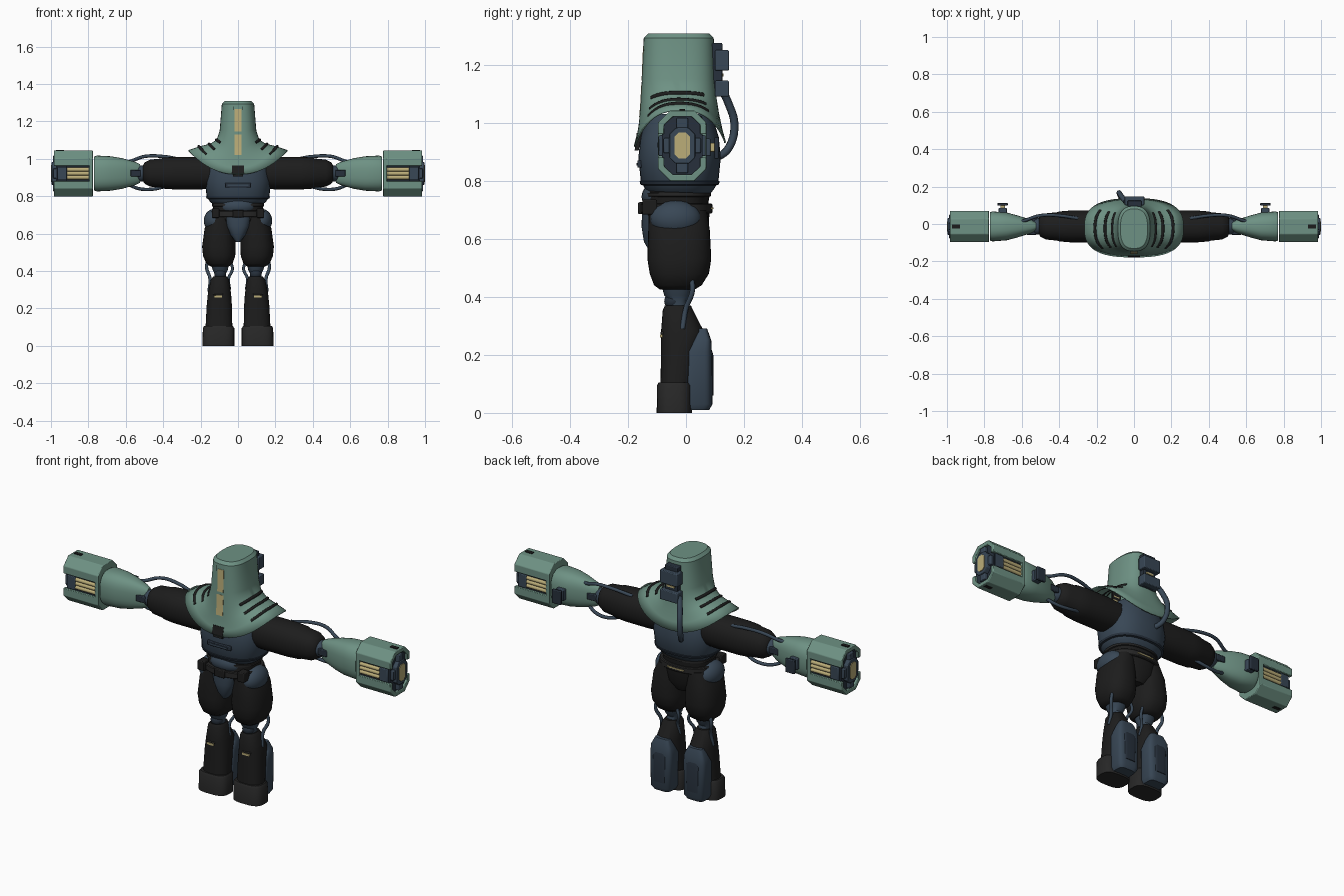
import bpy, bmesh, math
from mathutils import Vector

if "Cube" in bpy.data.objects:
    bpy.data.objects.remove(bpy.data.objects["Cube"])


def material(name, rgb):
    m = bpy.data.materials.new(name)
    m.diffuse_color = (*rgb, 1)
    m.use_nodes = True
    m.node_tree.nodes["Principled BSDF"].inputs["Base Color"].default_value = m.diffuse_color
    return m


GREEN = material("sage_green", (0.155, 0.285, 0.23))
BLUE = material("slate_blue", (0.04, 0.063, 0.092))
NAVY = material("dark_navy", (0.02, 0.03, 0.045))
BLACK = material("soft_black", (0.012, 0.012, 0.012))
GREY = material("boot_black", (0.02, 0.02, 0.02))
TAN = material("pale_tan", (0.5, 0.42, 0.19))


def finish(name, bm, mat, mirror=False, bevel=0, solid=0):
    bmesh.ops.recalc_face_normals(bm, faces=bm.faces)
    me = bpy.data.meshes.new(name)
    bm.to_mesh(me)
    bm.free()
    me.materials.append(mat)
    for p in me.polygons:
        p.use_smooth = True
    me.set_sharp_from_angle(angle=math.radians(38))
    ob = bpy.data.objects.new(name, me)
    bpy.context.collection.objects.link(ob)
    if solid:
        ob.modifiers.new("thickness", 'SOLIDIFY').thickness = solid
    if bevel:
        b = ob.modifiers.new("bevel", 'BEVEL')
        b.width, b.segments = bevel, 2
    if mirror:
        ob.modifiers.new("mirror", 'MIRROR')
    return ob


def skin(bm, rows, caps=(True, True)):
    vs = [[bm.verts.new(p) for p in r] for r in rows]
    n = len(vs[0])
    for a, b in zip(vs, vs[1:]):
        for i in range(n):
            bm.faces.new((a[i], a[(i + 1) % n], b[(i + 1) % n], b[i]))
    if caps[0]:
        bm.faces.new(vs[0])
    if caps[1]:
        bm.faces.new(vs[-1])


def oval(a, p):
    c, s = math.cos(a), math.sin(a)
    return (math.copysign(abs(c) ** (2 / p), c), math.copysign(abs(s) ** (2 / p), s))


def loft(name, rings, mat, axis='z', mirror=False, p=2.4, n=32, **kw):
    """Rings are (position on axis, centre a, centre b, radius a, radius b)."""
    bm, rows = bmesh.new(), []
    for t, ca, cb, ra, rb in rings:
        row = []
        for i in range(n):
            u, v = oval(2 * math.pi * i / n, p)
            a, b = ca + ra * u, cb + rb * v
            row.append((t, a, b) if axis == 'x' else (a, b, t))
        rows.append(row)
    skin(bm, rows)
    return finish(name, bm, mat, mirror, **kw)


def prism(name, pts, x0, x1, mat, mirror=False, bevel=0):
    """Extrude a (y, z) outline along x."""
    bm = bmesh.new()
    skin(bm, [[(x, y, z) for y, z in pts] for x in (x0, x1)])
    return finish(name, bm, mat, mirror, bevel)


def box(name, lo, hi, mat, mirror=False, bevel=0.004):
    return prism(name, [(lo[1], lo[2]), (hi[1], lo[2]), (hi[1], hi[2]), (lo[1], hi[2])],
                 lo[0], hi[0], mat, mirror, bevel)


def ball(name, c, r, mat, mirror=False):
    bm = bmesh.new()
    bmesh.ops.create_uvsphere(bm, u_segments=24, v_segments=14, radius=1)
    for v in bm.verts:
        v.co = Vector([c[i] + r[i] * v.co[i] for i in range(3)])
    return finish(name, bm, mat, mirror)


def hose(name, pts, r, mat, mirror=False):
    cu = bpy.data.curves.new(name, 'CURVE')
    cu.dimensions, cu.bevel_depth, cu.bevel_resolution = '3D', r, 2
    cu.resolution_u, cu.use_fill_caps = 6, True
    for s in ((1, -1) if mirror else (1,)):
        sp = cu.splines.new('BEZIER')
        sp.bezier_points.add(len(pts) - 1)
        for bp, q in zip(sp.bezier_points, pts):
            bp.co = (q[0] * s, q[1], q[2])
            bp.handle_left_type = bp.handle_right_type = 'AUTO'
    cu.materials.append(mat)
    bpy.context.collection.objects.link(bpy.data.objects.new(name, cu))


# Hood: side z, front z, back z, half width, front y, back y
HOOD = [(1.302, 1.302, 1.302, .07, -.128, .078), (1.29, 1.29, 1.29, .081, -.14, .09),
        (1.15, 1.15, 1.15, .092, -.146, .094), (1.10, 1.06, 1.08, .108, -.151, .1),
        (1.075, 1.0, 1.03, .145, -.156, .108), (1.06, .95, .975, .205, -.164, .12),
        (1.04, .915, .93, .264, -.173, .132)]


def hood_point(row, a):
    sz, fz, bz, hx, yf, yb = row
    u, v = oval(a, 2.7)
    end = fz if v < 0 else bz
    return Vector((hx * u, (yf + yb) / 2 + (yb - yf) / 2 * v, end + (sz - end) * abs(u) ** 2.2))


bm = bmesh.new()
skin(bm, [[hood_point(r, 2 * math.pi * i / 64) for i in range(64)] for r in HOOD], (True, False))
finish("hood", bm, GREEN, solid=-0.006)

# Shoulder slots follow the hood surface
for i, (k, f) in enumerate([(3, .1), (4, .1), (5, .0)]):
    row = [a + (b - a) * f for a, b in zip(HOOD[k], HOOD[k + 1])]
    hose(f"shoulder_slot_{i}", [hood_point(row, math.radians(d)) + Vector((.003, 0, .004))
                               for d in (-42, -25, -8, 8, 25, 36)], .008, BLACK, True)


def front_y(z):
    for a, b in zip(HOOD, HOOD[1:]):
        if a[1] >= z >= b[1]:
            return a[4] + (b[4] - a[4]) * (a[1] - z) / (a[1] - b[1])
    return HOOD[-1][4]


def visor(name, z0, z1, half, out, mat):
    zs = [z0 + (z1 - z0) * i / 6 for i in range(7)]
    pts = [(front_y(z) - out, z) for z in zs] + [(front_y(z) + .01, z) for z in reversed(zs)]
    prism(name, pts, -half, half, mat)


# Visor strip and glowing panes
visor("visor_frame", .905, 1.28, .027, .004, BLACK)
visor("visor_pane_upper", 1.145, 1.265, .018, .007, TAN)
visor("visor_pane_lower", 1.02, 1.13, .02, .007, TAN)
visor("visor_clasp", .92, .965, .032, .008, BLACK)

# Breathing unit on the back of the hood
box("back_unit", (-.035, .08, 1.09), (.04, .125, 1.275), NAVY)
for i, (z0, z1) in enumerate([(1.18, 1.25), (1.09, 1.145)]):
    box(f"back_unit_block_{i}", (-.05, .1, z0), (.055, .148, z1), BLUE)
box("back_unit_light", (-.02, .12, 1.16), (.025, .13, 1.17), TAN, bevel=0)
hose("back_hose", [(-.045, .12, 1.12), (-.065, .145, 1.07), (-.08, .167, .99),
                   (-.07, .145, .91), (-.04, .1, .875)], .014, BLUE)

# Torso
loft("chest", [(.75, 0, -.022, .125, .1), (.77, 0, -.022, .15, .118), (.8, 0, -.022, .168, .134),
               (.88, 0, -.022, .176, .142), (.95, 0, -.022, .165, .135), (1.03, 0, -.022, .1, .11)], BLUE)
loft("chest_rim", [(.782, 0, -.022, .15, .12), (.787, 0, -.022, .168, .135),
                   (.798, 0, -.022, .171, .138), (.803, 0, -.022, .15, .12)], NAVY)
box("chest_vent", (-.07, -.168, .845), (.07, -.14, .87), NAVY)
box("chest_vent_slat", (-.055, -.171, .853), (.055, -.15, .861), BLUE, bevel=0)
loft("waist", [(.68, 0, -.03, .14, .108), (.73, 0, -.03, .132, .108), (.77, 0, -.025, .14, .11)], BLACK)
loft("waist_ring", [(.742, 0, -.028, .13, .1), (.747, 0, -.028, .14, .114),
                    (.757, 0, -.028, .14, .114), (.762, 0, -.028, .13, .1)], GREY)
ball("belly_plate", (0, -.085, .745), (.1, .068, .055), BLUE)

# Belt
loft("belt", [(.688, 0, -.033, .146, .12), (.692, 0, -.033, .15, .124),
              (.718, 0, -.033, .15, .124), (.722, 0, -.033, .146, .12)], GREY)
box("belt_buckle", (-.03, -.165, .685), (.03, -.14, .726), BLACK)
box("belt_pouch", (.1, -.15, .684), (.14, -.1, .735), BLACK, True)
box("belt_back_light", (-.05, .085, .702), (.05, .094, .708), TAN, bevel=0)

# Hips and legs
loft("pelvis", [(.57, 0, -.022, .05, .07), (.62, 0, -.022, .12, .098), (.7, 0, -.03, .142, .112)], BLACK)
loft("groin_guard", [(.555, 0, -.1, .012, .025), (.59, 0, -.105, .038, .04), (.64, 0, -.108, .06, .045),
                     (.69, 0, -.108, .07, .044)], BLUE)
loft("thigh", [(.7, .085, -.028, .06, .1), (.63, .098, -.024, .08, .106), (.53, .102, -.023, .09, .11),
               (.48, .101, -.023, .086, .102), (.44, .099, -.028, .07, .082), (.425, .097, -.03, .05, .06)],
     BLACK, mirror=True)
ball("hip_plate", (.125, -.035, .668), (.058, .088, .064), BLUE, True)
loft("knee", [(.34, .095, -.028, .036, .036), (.385, .095, -.028, .03, .03), (.405, .095, -.03, .04, .045),
              (.44, .097, -.03, .05, .055)], BLUE, mirror=True)
ball("knee_joint", (.095, -.045, .385), (.032, .03, .03), NAVY, True)
loft("shin", [(.37, .096, -.028, .036, .045), (.355, .097, -.028, .048, .052), (.28, .099, -.012, .062, .074),
              (.22, .1, -.022, .067, .064), (.09, .102, -.034, .072, .054)], BLACK, mirror=True)
box("shin_slit", (.085, -.089, .259), (.128, -.07, .27), TAN, True, 0)
box("shin_slit_cover", (.08, -.088, .27), (.133, -.06, .28), GREY, True)
loft("boot_cuff", [(0, .105, -.04, .085, .061), (.095, .104, -.04, .084, .06), (.105, .104, -.04, .077, .054)],
     GREY, mirror=True, p=3)
loft("calf_guard", [(.01, .1, .035, .05, .045), (.03, .1, .043, .062, .048), (.21, .1, .043, .066, .046),
                    (.25, .1, .055, .06, .032), (.29, .1, .055, .04, .018)], BLUE, mirror=True, p=4)
loft("calf_panel", [(.06, .1, .07, .035, .024), (.2, .1, .07, .038, .024), (.23, .1, .065, .03, .02)],
     NAVY, mirror=True, p=5)
hose("knee_hose_outer", [(.16, .02, .46), (.168, .022, .42), (.15, .0, .36), (.155, -.012, .29)], .009, BLUE, True)
hose("knee_hose_inner", [(.04, .02, .45), (.03, .02, .41), (.05, .0, .36), (.045, -.01, .3)], .008, BLUE, True)

# Arms
AY, AZ = -.013, .921
loft("upper_arm", [(x, AY, .923, a, b) for x, a, b in
                   [(.1, .08, .08), (.2, .085, .087), (.34, .085, .087), (.4, .08, .083), (.41, .076, .078),
                    (.47, .07, .072), (.5, .055, .056), (.512, .035, .035)]], BLACK, 'x', True, 2.2)
loft("elbow", [(x, AY, AZ, r, r) for x, r in [(.49, .045), (.525, .042), (.54, .03), (.6, .03)]],
     BLUE, 'x', True, 2)
loft("forearm", [(x, AY, AZ, a, b) for x, a, b in
                 [(.525, .022, .05), (.55, .036, .062), (.62, .058, .082), (.68, .074, .092),
                  (.755, .08, .096), (.77, .076, .09)]], GREEN, 'x', True, 2.6)
box("elbow_clamp", (.52, AY - .045, .905), (.575, AY + .045, .94), NAVY, True)
hose("arm_hose_upper", [(.3, .03, .995), (.4, .045, 1.012), (.5, .045, 1.012), (.58, .02, .985),
                        (.61, .01, .98)], .009, BLUE, True)
hose("arm_hose_lower", [(.38, .02, .855), (.45, .03, .838), (.53, .02, .84), (.59, 0, .865)], .009, BLUE, True)

# Forearm valve
box("valve_stem", (.69, .05, .9), (.715, .1, .93), TAN, True)
box("valve_block", (.68, .05, .885), (.725, .085, .945), BLUE, True)
box("valve_cap", (.675, .098, .875), (.73, .113, .95), NAVY, True)

# Gauntlets: octagonal collar, split shell, core, rods and end lens


def octagon(hy, hz, c):
    return [(AY + a * y, AZ + b * z) for a, b, y, z in
            [(1, -1, hy, hz - c), (1, 1, hy, hz - c), (1, 1, hy - c, hz), (-1, 1, hy - c, hz),
             (-1, 1, hy, hz - c), (-1, -1, hy, hz - c), (-1, -1, hy - c, hz), (1, -1, hy - c, hz)]]


prism("gauntlet_collar", octagon(.083, .122, .042), .775, .797, GREEN, True, .004)
prism("gauntlet_core", octagon(.07, .1, .035), .78, .972, NAVY, True)
for tag, s in (("upper", 1), ("lower", -1)):
    arc = [(.083, .04), (.083, .08), (.041, .122), (-.041, .122), (-.083, .08), (-.083, .04)]
    arc += [(-.062, .04), (-.062, .072), (-.032, .1), (.032, .1), (.062, .072), (.062, .04)]
    prism(f"gauntlet_shell_{tag}", [(AY + y, AZ + s * z) for y, z in arc], .79, .985, GREEN, True, .003)
    z = AZ + s * .118
    box(f"gauntlet_notch_{tag}", (.93, AY - .01, z - .006), (.972, AY + .01, z + .008), BLACK, True, 0)
    box(f"end_clip_{tag}", (.96, AY - .02, AZ + s * .075 - .02), (.99, AY + .02, AZ + s * .075 + .02), BLUE, True)
    for i in range(3):
        loft(f"power_rod_{'back' if s > 0 else 'front'}_{i}",
             [(x, AY + s * .07, AZ - .021 + .021 * i, .0105, .0105) for x in (.797, .915)],
             TAN, 'x', True, 2, 12)
    box(f"rod_stop_{tag}", (.915, AY + s * .07 - .011, AZ - .036), (.965, AY + s * .07 + .011, AZ + .036), BLUE, True)
    box(f"end_brace_{tag}", (.96, AY + s * .052 - .012, AZ - .026), (.988, AY + s * .052 + .012, AZ + .026), BLUE, True)
prism("end_plate", octagon(.045, .062, .022), .965, .996, BLUE, True, .003)
prism("end_lens", octagon(.026, .045, .014), .99, 1.0, TAN, True)
